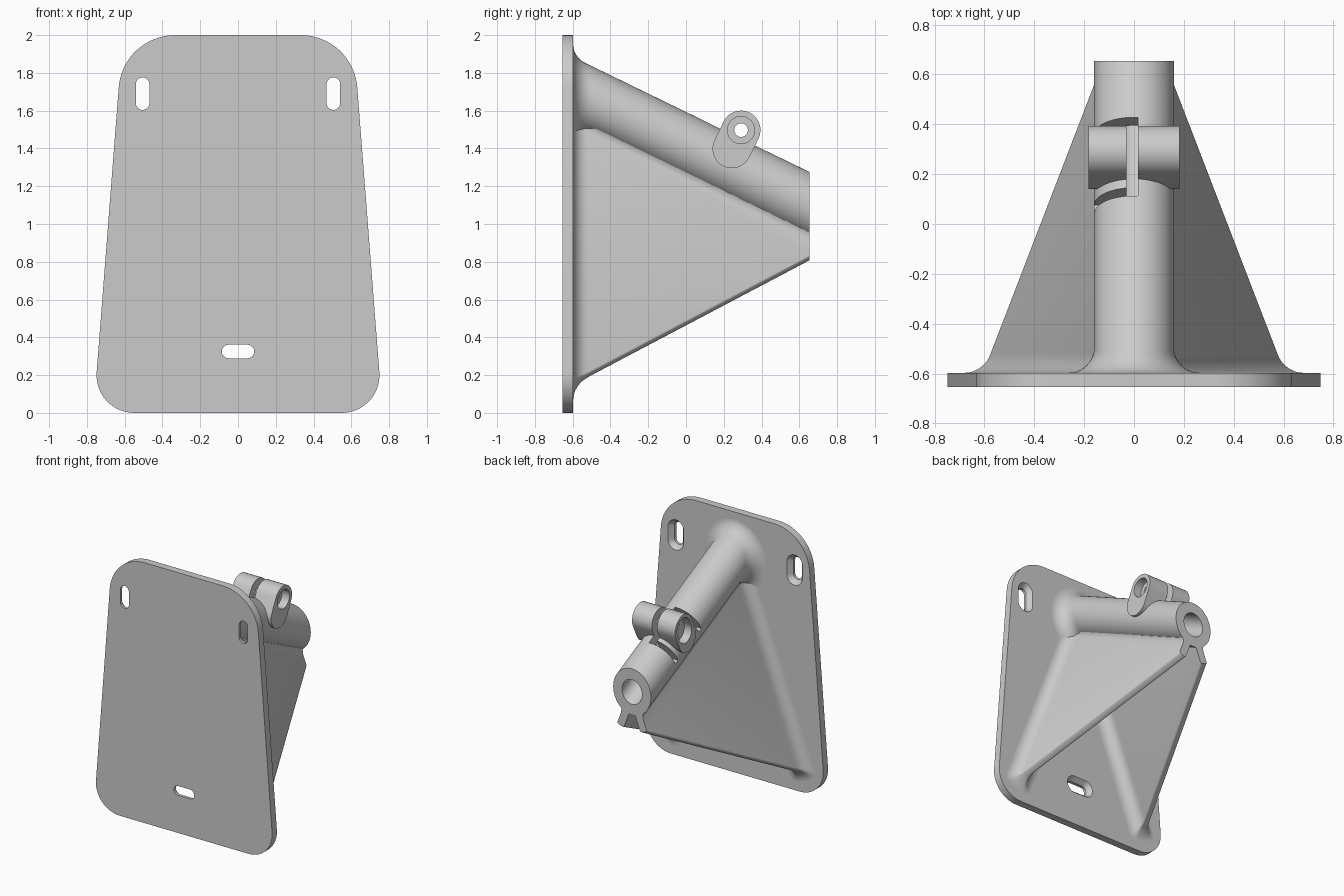
import bpy, bmesh, math
from mathutils import Vector

old = bpy.data.objects.get("Cube")
if old:
    bpy.data.objects.remove(old, do_unlink=True)

grey = bpy.data.materials.new("light grey")
grey.use_nodes = True
GREY = (0.6, 0.6, 0.6, 1)
grey.diffuse_color = GREY
grey.node_tree.nodes["Principled BSDF"].inputs["Base Color"].default_value = GREY

BACK, FACE, END = -0.655, -0.597, 0.655     # plate front, plate rear, tube end
TILT = math.atan(0.486)
ORIGIN = Vector((0, END, 1.097))            # centre of the tube mouth
ALONG = Vector((0, math.cos(TILT), -math.sin(TILT)))
UP = Vector((0, math.sin(TILT), math.cos(TILT)))


def tube_point(x, s, n):
    return ORIGIN + Vector((x, 0, 0)) + ALONG * s + UP * n


def loft(name, rings):
    """Skin equal-length rings into a closed solid."""
    bm = bmesh.new()
    rows = [[bm.verts.new(p) for p in ring] for ring in rings]
    k = len(rows[0])
    for a, b in zip(rows, rows[1:]):
        for i in range(k):
            j = (i + 1) % k
            bm.faces.new((a[i], a[j], b[j], b[i]))
    bm.faces.new(rows[0])
    bm.faces.new(rows[-1])
    bmesh.ops.recalc_face_normals(bm, faces=bm.faces)
    mesh = bpy.data.meshes.new(name)
    bm.to_mesh(mesh)
    bm.free()
    obj = bpy.data.objects.new(name, mesh)
    bpy.context.collection.objects.link(obj)
    mesh.materials.append(grey)
    return obj


def combine(obj, tool, operation="DIFFERENCE"):
    """Apply a boolean and discard the tool."""
    mod = obj.modifiers.new("cut", "BOOLEAN")
    mod.operation, mod.object, mod.solver = operation, tool, "EXACT"
    bpy.context.view_layer.objects.active = obj
    bpy.ops.object.modifier_apply(modifier=mod.name)
    bpy.data.objects.remove(tool, do_unlink=True)


def smooth(obj, angle=32):
    bpy.ops.object.select_all(action="DESELECT")
    obj.select_set(True)
    bpy.context.view_layer.objects.active = obj
    bpy.ops.object.shade_smooth_by_angle(angle=math.radians(angle))


def circle(r, k=48):
    return [(r * math.cos(2 * math.pi * i / k), r * math.sin(2 * math.pi * i / k))
            for i in range(k)]


def capsule(half, r, k=16):
    """Flat outline of a slot lying along its first axis."""
    pts = []
    for side in (1, -1):
        for i in range(k + 1):
            a = math.pi * i / k - math.pi / 2
            pts.append((side * (half + r * math.cos(a)), side * r * math.sin(a)))
    return pts


def rounded(corners, k=16):
    """Round each (x, z, radius) corner of a convex outline."""
    pts = []
    for i, (x, z, r) in enumerate(corners):
        p = Vector((x, z))
        u = (Vector(corners[i - 1][:2]) - p).normalized()
        v = (Vector(corners[(i + 1) % len(corners)][:2]) - p).normalized()
        half = u.angle(v) / 2
        mid = p + (u + v).normalized() * r / math.sin(half)
        start = (p + u * r / math.tan(half) - mid).normalized()
        finish = (p + v * r / math.tan(half) - mid).normalized()
        for j in range(k + 1):
            pts.append(mid + start.slerp(finish, j / k) * r)
    return pts


def flare(y, size):
    """Growth of a fillet of the given size where a part meets the plate."""
    d = min(max(y - FACE, 0), size)
    return size - math.sqrt(size ** 2 - (size - d) ** 2)


# Depths at which filleted parts get a ring
STATIONS = [BACK + 0.02] + [FACE + 0.14 * (1 - math.cos(math.pi * i / 24))
                            for i in range(13)] + [END]

# Mounting plate with three countersunk slots
outline = rounded([(-0.765, 0, 0.2), (0.765, 0, 0.2),
                   (0.61, 2, 0.3), (-0.61, 2, 0.3)])
plate = loft("mounting_plate", [[(p[0], y, p[1]) for p in outline] for y in (BACK, FACE)])
for cx, cz, upright in ((0.505, 1.69, True), (-0.505, 1.69, True), (0, 0.325, False)):
    rings = []
    for y, r in ((BACK - 0.02, 0.036), (BACK + 0.022, 0.036),
                 (FACE, 0.066), (FACE + 0.01, 0.066)):
        rings.append([(cx + (b if upright else a), y, cz + (a if upright else b))
                      for a, b in capsule(0.05, r)])
    combine(plate, loft("slot_cutter", rings))
smooth(plate)

# Sloping tube, flared at the plate and cut upright at its mouth
rings = []
for y in STATIONS:
    centre = ORIGIN.z + (END - y) * math.tan(TILT)
    ring = []
    for a, b in circle(1, 64):
        f = flare(y, 0.1 - 0.04 * b)
        ring.append((a * (0.16 + f), y, centre + b * (0.16 / math.cos(TILT) + f)))
    rings.append(ring)
tube = loft("sloping_tube", rings)


# Clamp boss across the top of the tube
def cross_prism(name, outline, s, n, x0, x1):
    """Solid running across the tube; outline is given as (up, along)."""
    return loft(name, [[tube_point(x, s + b, n + a) for a, b in outline]
                       for x in (x0, x1)])


combine(tube, cross_prism("clamp_boss", capsule(0.055, 0.103), -0.502, 0.146,
                          -0.183, 0.183), "UNION")

# Bore, bolt hole, round counterbore and longer recess
combine(tube, loft("bore_cutter", [[tube_point(a, s, b) for a, b in circle(0.085)]
                                   for s in (-1.2, 0.2)]))
combine(tube, cross_prism("bolt_cutter", circle(0.036), -0.502, 0.201, -0.3, 0.3))
combine(tube, cross_prism("counterbore", circle(0.072), -0.502, 0.201, 0.12, 0.3))
combine(tube, cross_prism("recess", capsule(0.025, 0.078), -0.502, 0.176, -0.3, -0.12))


# Clamp slits: two around one half of the tube, one lengthwise
def box_cutter(x0, x1, s0, s1, n0, n1):
    return loft("slit_cutter", [[tube_point(x, s, n) for x, s in
                                 ((x0, s0), (x1, s0), (x1, s1), (x0, s1))]
                                for n in (n0, n1)])


for s in (-0.662, -0.348):
    combine(tube, box_cutter(-0.3, 0.015, s - 0.018, s + 0.018, 0, 0.4))
combine(tube, box_cutter(-0.031, 0.0151, -0.679, -0.331, 0.03, 0.4))
smooth(tube)

# Two splayed ribs from the underside of the tube to the lower plate corners
SPLAY = math.atan(0.38)
DOWN = Vector((math.sin(SPLAY), 0, -math.cos(SPLAY)))
OUT = Vector((math.cos(SPLAY), 0, math.sin(SPLAY)))
HALF = 0.03
for side, label in ((1, "left"), (-1, "right")):
    rings = []
    for y in STATIONS:
        t = (END - y) / (END - FACE)
        top = Vector((0.035, y, 0.984 + (END - y) * math.tan(TILT)))
        length = (top.z - (0.815 + (0.155 - 0.815) * t)) / math.cos(SPLAY)
        f = flare(y, 0.07)
        outer, inner = HALF + f, HALF + flare(y, 0.1)
        low, c = length + flare(y, 0.06), 0.012 + f * 0.6
        section = [(0, f + 0.063), (0.037, f + 0.063), (0.055, f + 0.039),
                   (0.084, outer), (low - c, outer), (low - c * 0.3, outer - c * 0.3),
                   (low, outer - c), (low, c - inner), (low - c * 0.3, c * 0.3 - inner),
                   (low - c, -inner), (0, -inner)]
        ring = [top + DOWN * u + OUT * v for u, v in section]
        rings.append([(side * p.x, p.y, p.z) for p in ring])
    smooth(loft(label + "_rib", rings), 50)
